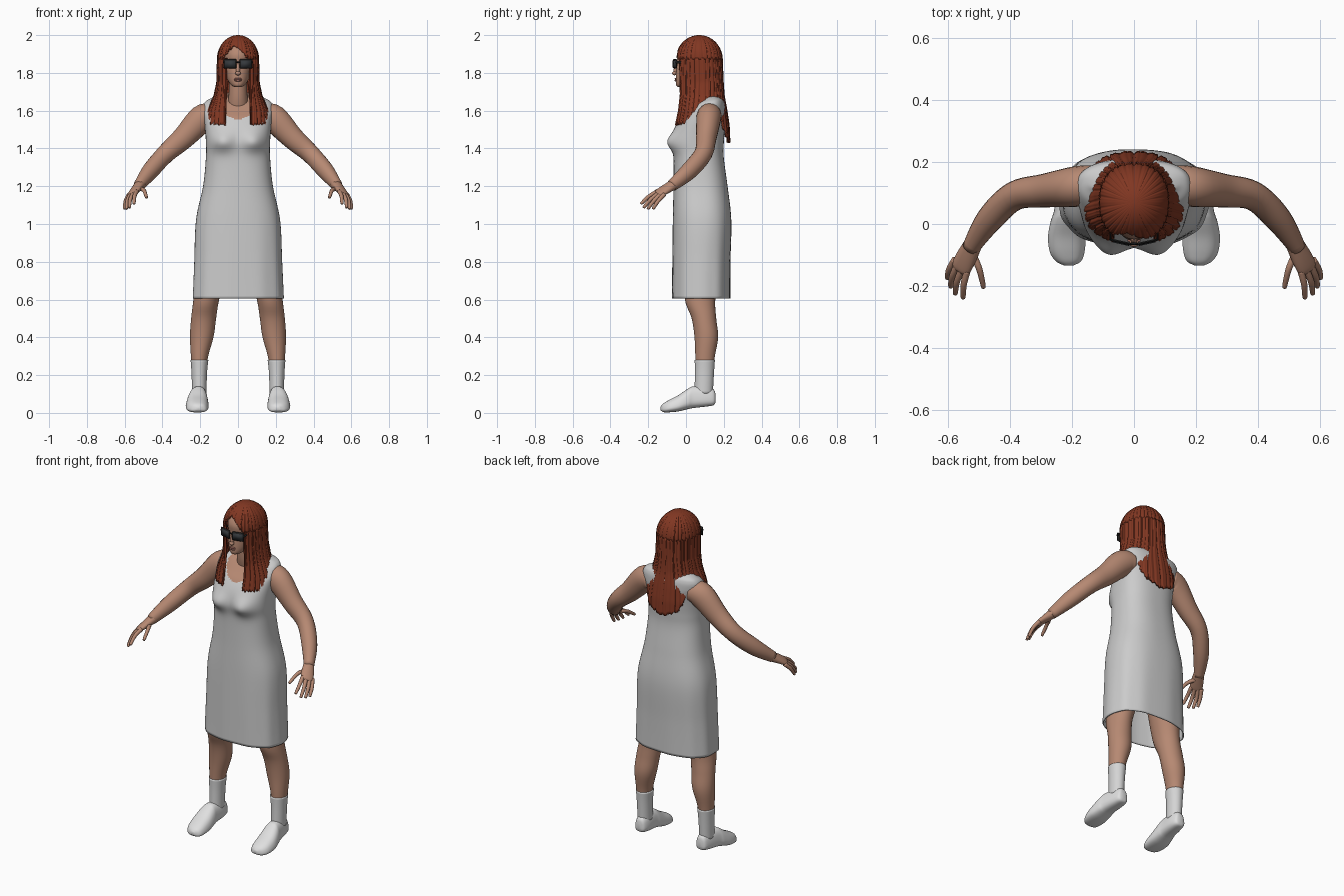
import bpy, bmesh, math
from mathutils import Vector, Matrix

if "Cube" in bpy.data.objects:
    bpy.data.objects.remove(bpy.data.objects["Cube"])


def material(name, r, g, b):
    m = bpy.data.materials.new(name)
    m.use_nodes = True
    m.diffuse_color = (r, g, b, 1)
    m.node_tree.nodes["Principled BSDF"].inputs["Base Color"].default_value = (r, g, b, 1)
    return m


SKIN = material("skin", .47, .25, .17)
LIPS = material("lips", .36, .15, .12)
HAIR = material("auburn hair", .22, .038, .016)
DRESS = material("dress grey", .6, .6, .6)
SOCK = material("sock white", .66, .66, .66)
SHOE = material("shoe white", .74, .74, .74)
LENS = material("dark lens", .035, .04, .045)
FRAME = material("black frame", .012, .012, .012)


def finish(name, bm, mats, recalc=True, rule=None):
    if recalc:
        bmesh.ops.recalc_face_normals(bm, faces=bm.faces)
    for f in bm.faces:
        f.smooth = True
        if rule:
            f.material_index = rule(f.calc_center_median())
    mesh = bpy.data.meshes.new(name)
    bm.to_mesh(mesh)
    bm.free()
    for m in mats:
        mesh.materials.append(m)
    ob = bpy.data.objects.new(name, mesh)
    bpy.context.collection.objects.link(ob)
    return ob


def spline(rows, steps=5):
    """Smooth curve through rows of numbers."""
    out = []
    for i in range(len(rows) - 1):
        p = [rows[max(i - 1, 0)], rows[i], rows[i + 1], rows[min(i + 2, len(rows) - 1)]]
        for k in range(steps):
            t = k / steps
            out.append([b + .5 * t * (c - a + t * (2 * a - 5 * b + 4 * c - d + t * (3 * (b - c) + d - a)))
                        for a, b, c, d in zip(*p)])
    return out + [list(rows[-1])]


def skin_rings(rings, closed=True, caps=(True, True)):
    bm = bmesh.new()
    vs = [[bm.verts.new(p) for p in ring] for ring in rings]
    n = len(vs[0])
    for a, b in zip(vs, vs[1:]):
        for i in range(n if closed else n - 1):
            j = (i + 1) % n
            bm.faces.new((a[i], b[i], b[j], a[j]))
    if caps[0]:
        bm.faces.new(vs[0])
    if caps[1]:
        bm.faces.new(vs[-1][::-1])
    return bm


def spow(v, p):
    return math.copysign(abs(v) ** p, v)


def oval(cx, z, w, front, back, p=1.0, n=32):
    """Horizontal outline, starting at the front."""
    cy, ry = (front + back) / 2, (back - front) / 2
    angles = [math.tau * i / n for i in range(n)]
    return [Vector((cx + w * spow(math.sin(a), p), cy - ry * spow(math.cos(a), p), z)) for a in angles]


def tube(name, rows, mat, side=(0, 0, 1), sx=1, n=20):
    """Limb through rows of x, y, z, half width along side, half thickness."""
    rows = spline(rows)
    pts = [Vector(r[:3]) for r in rows]
    rings = []
    for i, r in enumerate(rows):
        t = (pts[min(i + 1, len(pts) - 1)] - pts[max(i - 1, 0)]).normalized()
        u = Vector(side)
        u = (u - t * u.dot(t)).normalized()
        v = t.cross(u)
        ring = [pts[i] + u * r[3] * math.cos(math.tau * k / n) + v * r[4] * math.sin(math.tau * k / n)
                for k in range(n)]
        rings.append([Vector((sx * q.x, q.y, q.z)) for q in ring])
    return finish(name, skin_rings(rings), [mat])


def box(name, loc, size, mat, turn=0, bevel=.003):
    bm = bmesh.new()
    bmesh.ops.create_cube(bm, size=1, matrix=Matrix.LocRotScale(
        Vector(loc), Matrix.Rotation(turn, 3, 'Z').to_quaternion(), Vector(size)))
    bmesh.ops.bevel(bm, geom=bm.edges[:], offset=bevel, segments=2, affect='EDGES')
    return finish(name, bm, [mat])


def blob(name, loc, size, mat, tilt=0):
    bm = bmesh.new()
    bmesh.ops.create_uvsphere(bm, u_segments=20, v_segments=12, radius=1, matrix=Matrix.LocRotScale(
        Vector(loc), Matrix.Rotation(tilt, 3, 'X').to_quaternion(), Vector(size)))
    return finish(name, bm, [mat])


# Dress: z, half width, front, back, from the neck down to the open hem
dress_rows = [(1.695, .06, .05, .15), (1.665, .145, .085, .19), (1.64, .178, .05, .205),
              (1.6, .186, .01, .21), (1.56, .18, -.03, .21), (1.5, .174, -.062, .205),
              (1.43, .17, -.072, .2), (1.35, .17, -.066, .2), (1.2, .185, -.066, .22),
              (1.02, .223, -.07, .24), (.8, .234, -.073, .236), (.605, .243, -.075, .235)]
rings = []
for z, w, f, b in spline(dress_rows, 8):
    ring = oval(0, z, w, f, b, .8, 96)
    fold = .014 * max(0, min(1, (1.1 - z) / .4))
    for i, q in enumerate(ring):
        s = 1 - fold * (.5 + .5 * math.sin(math.tau * i / 96 * 11))
        q.x *= s
        q.y = .08 + (q.y - .08) * s
        if q.y < .03:  # bust
            q.y -= .036 * math.exp(-((abs(q.x) - .085) / .06) ** 2 - ((z - 1.435) / .05) ** 2)
    rings.append(ring)


def neckline(c):
    return int(c.z > 1.685 or (c.y < .13 and abs(c.x) < .1 and c.z > 1.555 + 6 * c.x ** 2))


dress = finish("dress", skin_rings(rings, caps=(True, False)), [DRESS, SKIN], False, neckline)
cloth = dress.modifiers.new("cloth", 'SOLIDIFY')
cloth.thickness = .006

# Neck and head
neck = [oval(0, z, w, f, b) for z, w, f, b in
        spline([(1.6, .06, .04, .16), (1.67, .05, .025, .13), (1.78, .045, .02, .12)])]
finish("neck", skin_rings(neck), [SKIN])
head = [oval(0, z, w, f, b, .95) for z, w, f, b in spline(
    [(1.724, .016, -.04, .01), (1.735, .036, -.052, .05), (1.765, .056, -.054, .1), (1.81, .068, -.052, .14),
     (1.85, .073, -.046, .16), (1.9, .075, -.048, .165), (1.945, .06, -.02, .14), (1.97, .02, .04, .1)])]
finish("head", skin_rings(head), [SKIN])
blob("nose_bridge", (0, -.054, 1.82), (.01, .011, .034), SKIN, -.25)
blob("nose_tip", (0, -.061, 1.798), (.015, .013, .011), SKIN)
blob("upper_lip", (0, -.053, 1.768), (.022, .007, .005), LIPS)
blob("lower_lip", (0, -.053, 1.76), (.018, .008, .006), LIPS)

# Sunglasses
box("glasses_bridge", (0, -.064, 1.857), (.03, .008, .008), FRAME)
for sx, tag in ((1, "left"), (-1, "right")):
    box(tag + "_rim", (sx * .042, -.058, 1.848), (.07, .008, .052), FRAME, sx * .22)
    box(tag + "_lens", (sx * .0415, -.061, 1.847), (.06, .008, .042), LENS, sx * .22)
    box(tag + "_temple", (sx * .076, -.005, 1.856), (.006, .1, .012), FRAME, 0, .002)

# Hair: z, half width, front, back below the dome
hair_rows = [(1.87, .112, -.055, .195), (1.75, .115, -.05, .2), (1.68, .13, -.045, .205),
             (1.6, .165, -.05, .22), (1.52, .175, -.067, .232), (1.4, .175, -.067, .237)]
# Hair length by angle from the front in degrees
tips = [(0, 1.525), (62, 1.53), (84, 1.62), (105, 1.67), (125, 1.6), (150, 1.47), (180, 1.43)]


def lookup(table, x):
    for a, b in zip(table, table[1:]):
        lo, hi = sorted((a[0], b[0]))
        if lo <= x <= hi:
            t = (x - a[0]) / (b[0] - a[0])
            return [p + (q - p) * t for p, q in zip(a, b)][1:]
    return table[-1][1:]


def hair_size(z):
    if z < 1.87:
        return lookup(hair_rows, z)
    k = math.sqrt(max(0, 1 - ((z - 1.87) / .13) ** 2))
    return .112 * k, .07 - .125 * k, .07 + .125 * k


def hair_point(a, z, strand):
    w, f, b = hair_size(z)
    s = 1 - .045 * (1 - abs(math.sin(strand * 15))) ** 3 - .015 * (1 - abs(math.sin(strand * 37))) ** 2
    return Vector((w * s * spow(math.sin(a), .85), (f + b) / 2 - (b - f) / 2 * s * spow(math.cos(a), .85), z))


N = 280
cap = []
for k in range(19):
    ring = []
    for i in range(N):
        a = math.tau * i / N
        d = abs(math.degrees(a if a < math.pi else a - math.tau) + 10)
        bottom = 1.945 - .075 * min(1, d / 38) ** 1.3
        ring.append(hair_point(a, 2 - (2 - bottom) * max(.05, k / 18) ** 2, a))
    cap.append(ring)
curtain = []
for k in range(25):
    ring = []
    for i in range(N + 1):
        s = i / N
        nominal = 20 + 320 * s
        end = lookup(tips, min(nominal, 360 - nominal))[0] + .006 * math.sin(i * .9) * math.sin(i * .23)
        z = 1.878 + (end - 1.878) * k / 24
        start = math.asin((.066 / hair_size(z)[0]) ** (1 / .85))
        ring.append(hair_point(start + (math.tau - 2 * start) * s, z, math.radians(nominal)))
    curtain.append(ring)
for name, rings, closed in (("hair_crown", cap, True), ("hair_lengths", curtain, False)):
    ob = finish(name, skin_rings(rings, closed, (closed, False)), [HAIR], False)
    ob.modifiers.new("thickness", 'SOLIDIFY').thickness = .012

# Limbs
SPREAD = (.043, .04, -.015)
fingers = {"index": ((.537, -.15, 1.172), (.548, -.195, 1.147), (.55, -.235, 1.11)),
           "middle": ((.552, -.142, 1.165), (.57, -.185, 1.132), (.575, -.222, 1.09)),
           "ring": ((.566, -.13, 1.16), (.585, -.168, 1.125), (.59, -.2, 1.083)),
           "little": ((.576, -.115, 1.157), (.595, -.147, 1.122), (.6, -.173, 1.083)),
           "thumb": ((.52, -.095, 1.187), (.498, -.145, 1.178), (.485, -.2, 1.143))}
for sx, tag in ((1, "left"), (-1, "right")):
    tube(tag + "_arm", [(.13, .13, 1.575, .06, .06), (.19, .12, 1.558, .073, .065), (.29, .107, 1.455, .06, .054),
                        (.385, .09, 1.37, .05, .047), (.465, .015, 1.28, .046, .043),
                        (.525, -.075, 1.203, .031, .028)], SKIN, sx=sx)
    tube(tag + "_palm", [(.515, -.06, 1.212, .029, .028), (.54, -.108, 1.184, .035, .021),
                         (.558, -.142, 1.163, .034, .014), (.563, -.152, 1.157, .02, .007)], SKIN, SPREAD, sx)
    for finger, (p, q, r) in fingers.items():
        end = Vector(r) + (Vector(r) - Vector(q)) * .07
        tube(tag + "_" + finger, [(*p, .012, .012), (*q, .0105, .0105), (*r, .008, .008), (*end, .003, .003)],
             SKIN, sx=sx, n=10)
    # Legs and socks: x, z, half width, front, back
    leg = [(.1, .98, .085, -.02, .19), (.14, .75, .079, -.01, .175), (.168, .6, .068, -.006, .155),
           (.182, .5, .066, .03, .16), (.192, .4, .062, .045, .17), (.205, .28, .043, .05, .15),
           (.205, .13, .033, .055, .138)]
    sock = [(.204, .28, .047, .046, .153), (.205, .21, .041, .047, .148), (.205, .1, .038, .045, .142)]
    for name, rows, mat in (("_leg", leg, SKIN), ("_sock", sock, SOCK)):
        rings = [oval(sx * r[0], *r[1:]) for r in spline(rows)]
        finish(tag + name, skin_rings(rings), [mat])
    # Shoe: y, x, half width, bottom, top
    shoe = [(.157, .203, .012, .06, .09), (.148, .203, .032, .042, .122), (.11, .204, .043, .034, .138),
            (.04, .21, .05, .026, .14), (.01, .213, .057, .02, .128), (-.04, .216, .063, .008, .094),
            (-.09, .215, .058, .003, .068), (-.12, .211, .042, .004, .05), (-.134, .21, .014, .014, .034)]
    rings = []
    for y, x, w, lo, hi in spline(shoe):
        flat = oval(0, y, w, lo, hi, .75)
        rings.append([Vector((sx * (x + q.x * (1.1 - (q.y - lo) / (hi - lo) * .35)), y, q.y)) for q in flat])
    finish(tag + "_shoe", skin_rings(rings), [SHOE])
